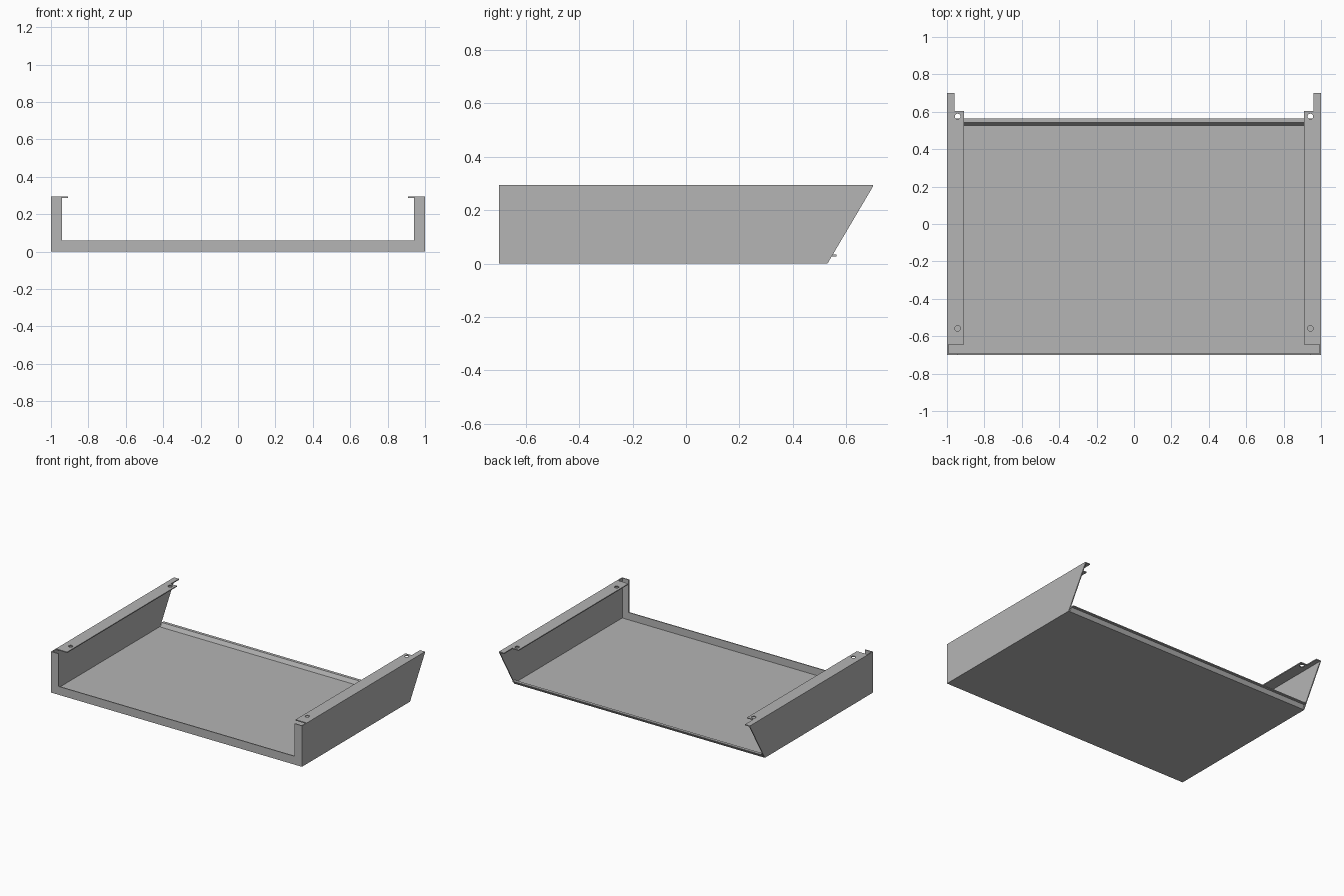
import bpy, bmesh, math
from mathutils import Matrix

cube = bpy.data.objects.get("Cube")
if cube:
    bpy.data.objects.remove(cube, do_unlink=True)

T = 0.007               # sheet thickness
H = 0.295               # overall height
FRONT, BACK, TIP = -0.70, 0.53, 0.70

steel = bpy.data.materials.new("grey sheet metal")
grey = (0.46, 0.46, 0.46, 1)
steel.diffuse_color = grey
steel.use_nodes = True
steel.node_tree.nodes["Principled BSDF"].inputs["Base Color"].default_value = grey

# Planes in which outlines are drawn: columns are the local x, y, z axes
XY = Matrix.Identity(4)
YZ = Matrix(((0, 0, 1, 0), (1, 0, 0, 0), (0, 1, 0, 0), (0, 0, 0, 1)))
XZ = Matrix(((1, 0, 0, 0), (0, 0, -1, 0), (0, 1, 0, 0), (0, 0, 0, 1)))


def plate(name, loops, plane, offset, thickness=T):
    """Extrude an outline (with optional hole loops), centred at offset along the plane normal."""
    cu = bpy.data.curves.new(name, "CURVE")
    cu.dimensions = "2D"
    cu.fill_mode = "BOTH"
    cu.extrude = thickness / 2
    for pts in loops:
        sp = cu.splines.new("POLY")
        sp.points.add(len(pts) - 1)
        for p, (u, v) in zip(sp.points, pts):
            p.co = (u, v, 0, 1)
        sp.use_cyclic_u = True
    tmp = bpy.data.objects.new(name + " outline", cu)
    bpy.context.collection.objects.link(tmp)
    dg = bpy.context.evaluated_depsgraph_get()
    me = bpy.data.meshes.new_from_object(tmp.evaluated_get(dg))
    bpy.data.objects.remove(tmp, do_unlink=True)
    bpy.data.curves.remove(cu)
    # Weld the caps to the rim and place the plate
    bm = bmesh.new()
    bm.from_mesh(me)
    bmesh.ops.remove_doubles(bm, verts=bm.verts, dist=1e-5)
    bm.transform(plane @ Matrix.Translation((0, 0, offset)))
    bmesh.ops.recalc_face_normals(bm, faces=bm.faces)
    for f in bm.faces:
        f.smooth = False
    bm.to_mesh(me)
    bm.free()
    me.name = name
    me.materials.clear()
    me.materials.append(steel)
    ob = bpy.data.objects.new(name, me)
    bpy.context.collection.objects.link(ob)
    return ob


def circle(cx, cy, r, n=16):
    return [(cx + r * math.cos(2 * math.pi * i / n),
             cy + r * math.sin(2 * math.pi * i / n)) for i in range(n)]


# Tray floor
plate("floor", [[(-1, FRONT), (1, FRONT), (1, BACK), (-1, BACK)]], XY, T / 2)

# U-shaped front flange
plate("front_flange", [[(-1, 0), (1, 0), (1, H), (0.942, H), (0.942, 0.06),
                        (-0.942, 0.06), (-0.942, H), (-1, H)]], XZ, -FRONT - T / 2)

# Back lip: leans out with the side walls, then folds level
plate("back_lip", [[(BACK, 0), (0.5455, 0.027), (0.563, 0.027), (0.563, 0.034),
                    (0.5415, 0.034), (0.522, 0)]], YZ, 0, 1.975)

for s, side in ((1, "left"), (-1, "right")):
    # Side wall with a raked back edge
    plate(side + "_wall", [[(FRONT, 0), (BACK, 0), (TIP, H - T), (TIP, H), (FRONT, H)]],
          YZ, s * (1 - T / 2))
    # Inward top flange, stepped at the back, with two screw holes
    outline = [(1, -0.645), (1, TIP), (0.96, TIP), (0.96, 0.605),
               (0.91, 0.605), (0.91, -0.645)]
    plate(side + "_top_flange",
          [[(s * x, y) for x, y in outline],
           circle(s * 0.943, -0.558, 0.015), circle(s * 0.943, 0.575, 0.015)],
          XY, H - T / 2)
